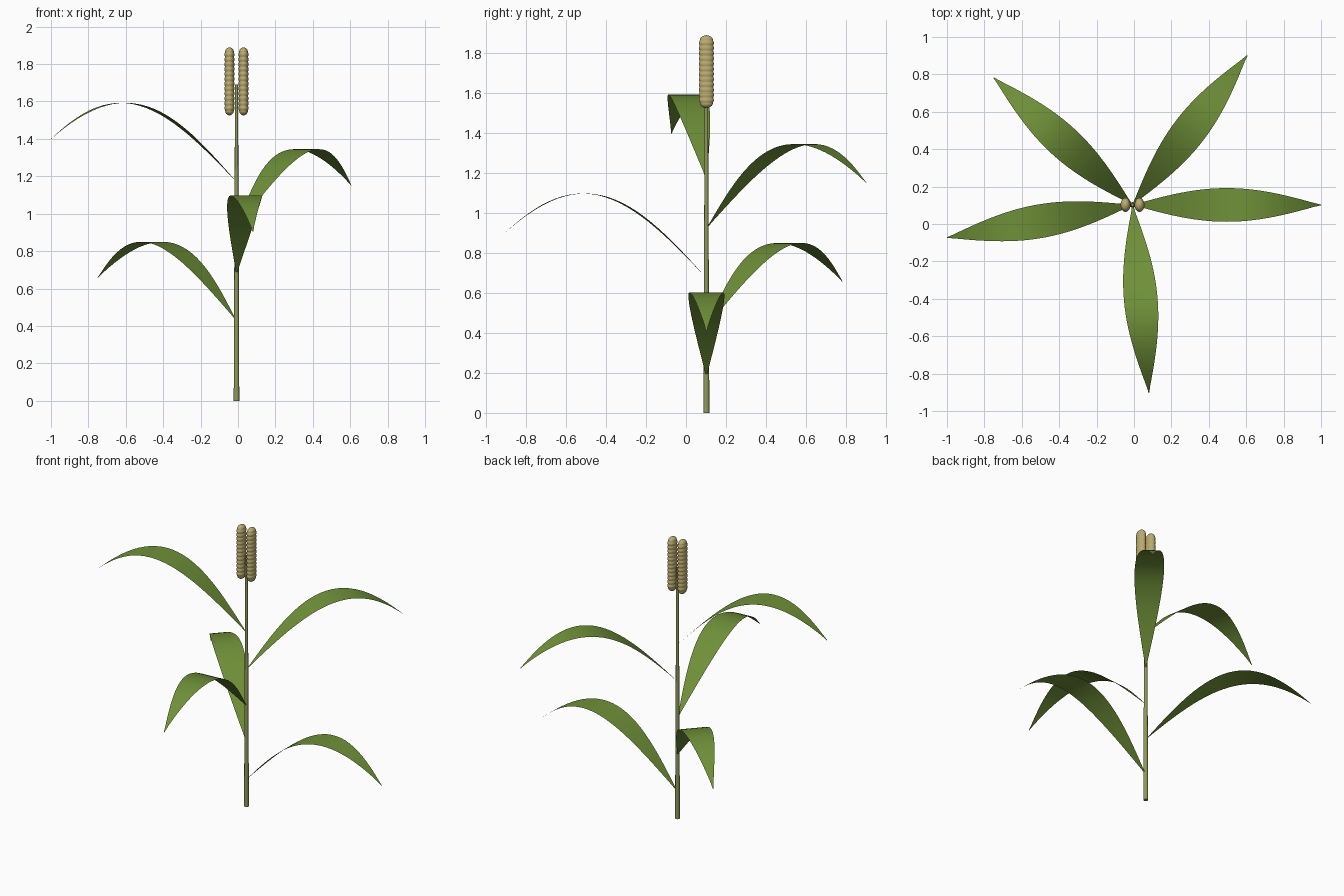
import bpy, bmesh, math
from mathutils import Vector

if "Cube" in bpy.data.objects:
    bpy.data.objects.remove(bpy.data.objects["Cube"])

CX, CY = -0.008, 0.102          # stem axis


def material(name, rgb):
    m = bpy.data.materials.new(name)
    m.diffuse_color = (*rgb, 1)
    m.use_nodes = True
    m.node_tree.nodes["Principled BSDF"].inputs["Base Color"].default_value = m.diffuse_color
    return m


LEAF = material("leaf green", (0.16, 0.28, 0.04))
STEM = material("stem green", (0.28, 0.32, 0.10))
EAR = material("straw", (0.50, 0.41, 0.16))


def finish(name, bm, mat, loc, angle=180):
    me = bpy.data.meshes.new(name)
    bm.to_mesh(me)
    bm.free()
    me.materials.append(mat)
    ob = bpy.data.objects.new(name, me)
    ob.location = loc
    bpy.context.collection.objects.link(ob)
    bpy.ops.object.select_all(action='DESELECT')
    ob.select_set(True)
    bpy.context.view_layer.objects.active = ob
    bpy.ops.object.shade_smooth_by_angle(angle=math.radians(angle))
    return ob


def lathe(bm, profile, sides, squash=1.0):
    """Closed elliptical lathe from (radius, z) points, capped at both ends."""
    rings = [[bm.verts.new((r * squash * math.cos(2 * math.pi * i / sides),
                            r * math.sin(2 * math.pi * i / sides), z))
              for i in range(sides)] for r, z in profile]
    for a, b in zip(rings, rings[1:]):
        for i in range(sides):
            j = (i + 1) % sides
            bm.faces.new((a[i], a[j], b[j], b[i]))
    bm.faces.new(rings[0][::-1])
    bm.faces.new(rings[-1])


# Tapered stem
bm = bmesh.new()
lathe(bm, [(0.015, 0), (0.008, 1.69)], 12)
finish("stem", bm, STEM, (CX, CY, 0), 40)

# Five arching leaves, spiralling up by the golden angle
LENGTH, HALF, N = 1.008, 0.09, 28
for k in range(5):
    az = math.radians(137.5 * k)
    out = Vector((math.cos(az), math.sin(az), 0))
    side = Vector((-out.y, out.x, 0))
    bm = bmesh.new()
    rows = []
    for i in range(N + 1):
        t = i / N
        c = out * (LENGTH * t) + Vector((0, 0, 0.4225 * math.sin(0.818 * math.pi * t)))
        w = max(HALF * math.sin(math.pi * t), 0.002)
        rows.append([bm.verts.new(c + side * (w * s)) for s in (-1, 0, 1)])
    for a, b in zip(rows, rows[1:]):
        for j in range(2):
            bm.faces.new((a[j], b[j], b[j + 1], a[j + 1]))
    finish(f"leaf_{k + 1}", bm, LEAF, (CX, CY, 0.18 + 0.2475 * k))

# Pair of ribbed, flattened seed ears
Z0, Z1, R, RINGS, STEPS = 1.525, 1.89, 0.0375, 14, 6
for name, s in (("left_ear", -1), ("right_ear", 1)):
    profile = []
    for i in range(RINGS * STEPS + 1):
        z = Z0 + (Z1 - Z0) * i / (RINGS * STEPS)
        d = min(z - Z0, Z1 - z, R)                    # rounded ends
        cap = math.sqrt(max(1 - (1 - d / R) ** 2, 0.002))
        rib = 0.90 + 0.10 * abs(math.sin(math.pi * i / STEPS))
        profile.append((R * cap * rib, z))
    bm = bmesh.new()
    lathe(bm, profile, 24, 0.71)
    finish(name, bm, EAR, (CX + s * 0.0375, CY, 0), 50)
